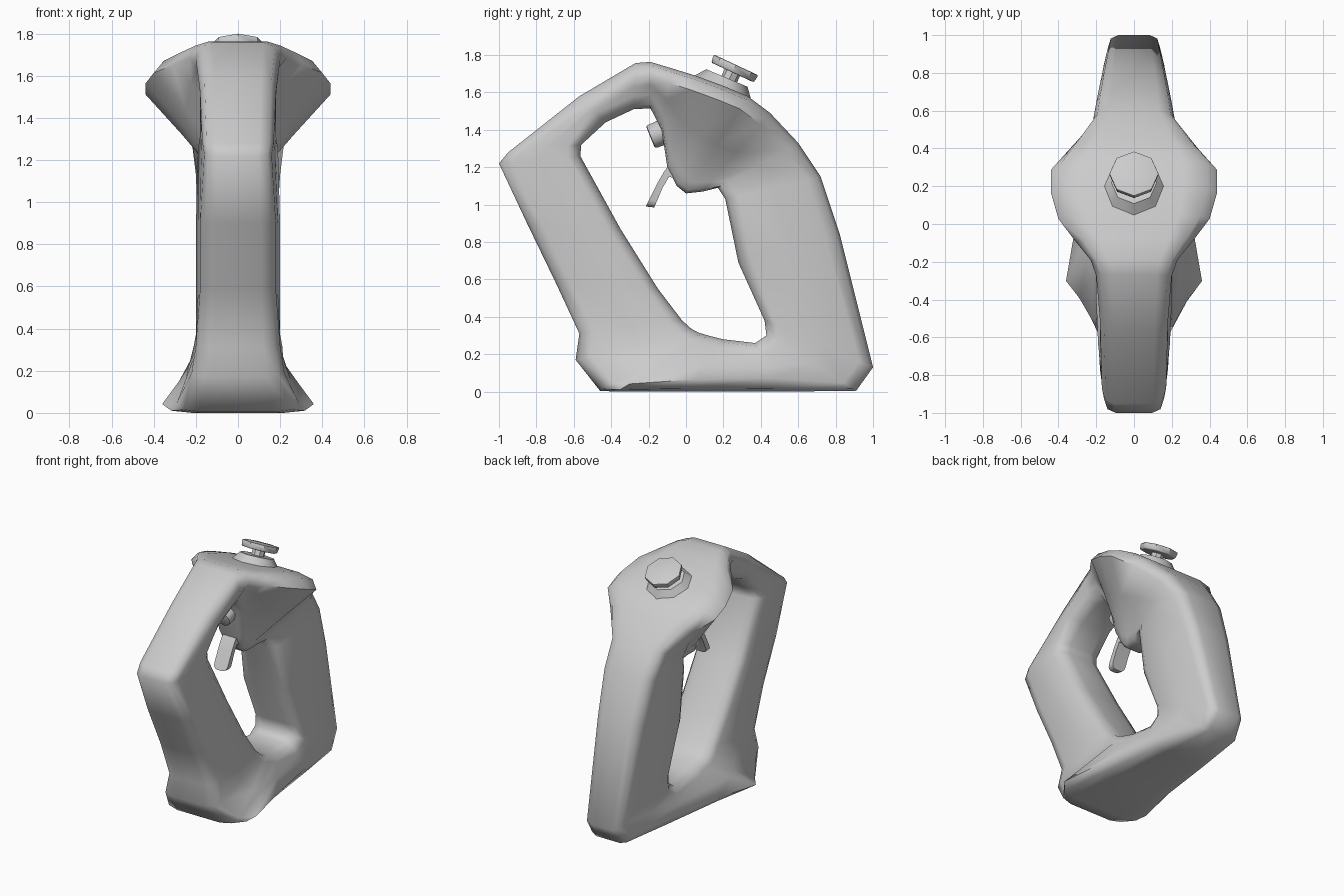
import bpy, bmesh
from math import radians
from mathutils import Vector, Matrix

if "Cube" in bpy.data.objects:
    bpy.data.objects.remove(bpy.data.objects["Cube"])


def finish(bm, name, angle=45):
    """Turn a bmesh into a smooth-shaded object with sharp edges kept."""
    bmesh.ops.recalc_face_normals(bm, faces=bm.faces)
    me = bpy.data.meshes.new(name)
    bm.to_mesh(me)
    bm.free()
    ob = bpy.data.objects.new(name, me)
    bpy.context.collection.objects.link(ob)
    me.shade_smooth()
    me.set_sharp_from_angle(angle=radians(angle))
    return ob


def disc(name, y, z, r1, r2, depth, tilt, sides=8, bevel=0.0):
    bm = bmesh.new()
    m = (Matrix.Translation((0, y, z)) @ Matrix.Rotation(radians(tilt), 4, 'X')
         @ Matrix.Rotation(radians(90), 4, 'Z'))
    bmesh.ops.create_cone(bm, cap_ends=True, segments=sides, radius1=r1,
                          radius2=r2, depth=depth, matrix=m)
    if bevel:
        rims = [e for e in bm.edges if any(len(f.verts) > 4 for f in e.link_faces)]
        bmesh.ops.bevel(bm, geom=rims, offset=bevel, segments=2,
                        affect='EDGES', profile=0.5)
    return finish(bm, name, 40)


# Loop body: stations of outer y,z, inner y,z, outer and inner half-width
stations = [
    (-.27, 1.757, -.28, 1.51, .20, .18),
    (-.57, 1.58, -.43, 1.44, .18, .18),
    (-.95, 1.28, -.56, 1.32, .17, .18),
    (-1.0, 1.22, -.565, 1.26, .16, .19),
    (-.85, .90, -.35, .87, .18, .20),
    (-.70, .59, -.15, .55, .18, .20),
    (-.57, .31, -.02, .38, .20, .20),
    (-.59, .17, .03, .335, .22, .21),
    (-.46, .005, .07, .315, .29, .21),
    (-.37, 0, .12, .30, .36, .20),
    (0, 0, .20, .28, .30, .20),
    (.50, 0, .37, .26, .23, .20),
    (.91, .005, .43, .30, .16, .20),
    (1.0, .13, .42, .38, .14, .19),
    (.82, .85, .28, .69, .18, .19),
    (.72, 1.15, .21, 1.03, .20, .17),
    (.60, 1.33, .17, 1.09, .22, .13),
    (.45, 1.49, .09, 1.07, .34, .10),
    (.33, 1.58, .0, 1.06, .44, .09),
    (.20, 1.635, -.05, 1.10, .44, .09),
    (.05, 1.69, -.10, 1.20, .40, .10),
    (-.08, 1.73, -.13, 1.40, .31, .13),
    (-.19, 1.763, -.19, 1.515, .23, .16),
]
bm = bmesh.new()
rings = []
for oy, oz, iy, iz, wo, wi in stations:
    outer, inner = Vector((0, oy, oz)), Vector((0, iy, iz))
    span = inner - outer
    d = span.length
    half = [(0, wo * .6), (.02, wo * .88), (.08, wo), (d / 2, (wo + wi) / 2),
            (d - .07, wi), (d - .02, wi * .85), (d, wi * .5)]
    section = half + [(t, -w) for t, w in reversed(half)]
    rings.append([bm.verts.new(outer + span * (t / d) + Vector((w, 0, 0)))
                  for t, w in section])
n = len(rings[0])
for a, b in zip(rings, rings[1:] + rings[:1]):
    for k in range(n):
        bm.faces.new((a[k], a[(k + 1) % n], b[(k + 1) % n], b[k]))
finish(bm, "loop_grip_body", 60)

# Thumbstick on the sloping top plate
disc("thumbstick_base", .205, 1.645, .175, .12, .07, -23)
disc("thumbstick_stem", .24, 1.69, .045, .045, .10, -25)
disc("thumbstick_cap", .258, 1.727, .125, .132, .045, -25, bevel=.008)

# Upper finger button
disc("finger_button", -.13, 1.385, .07, .065, .13, 112, 12, .012)

# Curved trigger lever: side profile extruded across x
profile = [(-.06, 1.25), (-.115, 1.18), (-.15, 1.12), (-.215, .99),
           (-.17, .985), (-.125, 1.09), (-.09, 1.15), (-.03, 1.13)]
bm = bmesh.new()
face = bm.faces.new([bm.verts.new((-.055, y, z)) for y, z in profile])
ext = bmesh.ops.extrude_face_region(bm, geom=[face])
bmesh.ops.translate(bm, vec=(.11, 0, 0),
                    verts=[v for v in ext['geom'] if isinstance(v, bmesh.types.BMVert)])
# round the lever's lower tip
tip = [e for e in bm.edges if all(v.co.z < 1.0 for v in e.verts)
       and abs(e.verts[0].co.x - e.verts[1].co.x) < .01]
bmesh.ops.bevel(bm, geom=tip, offset=.035, segments=3, affect='EDGES', profile=.5)
finish(bm, "trigger_lever", 40)
